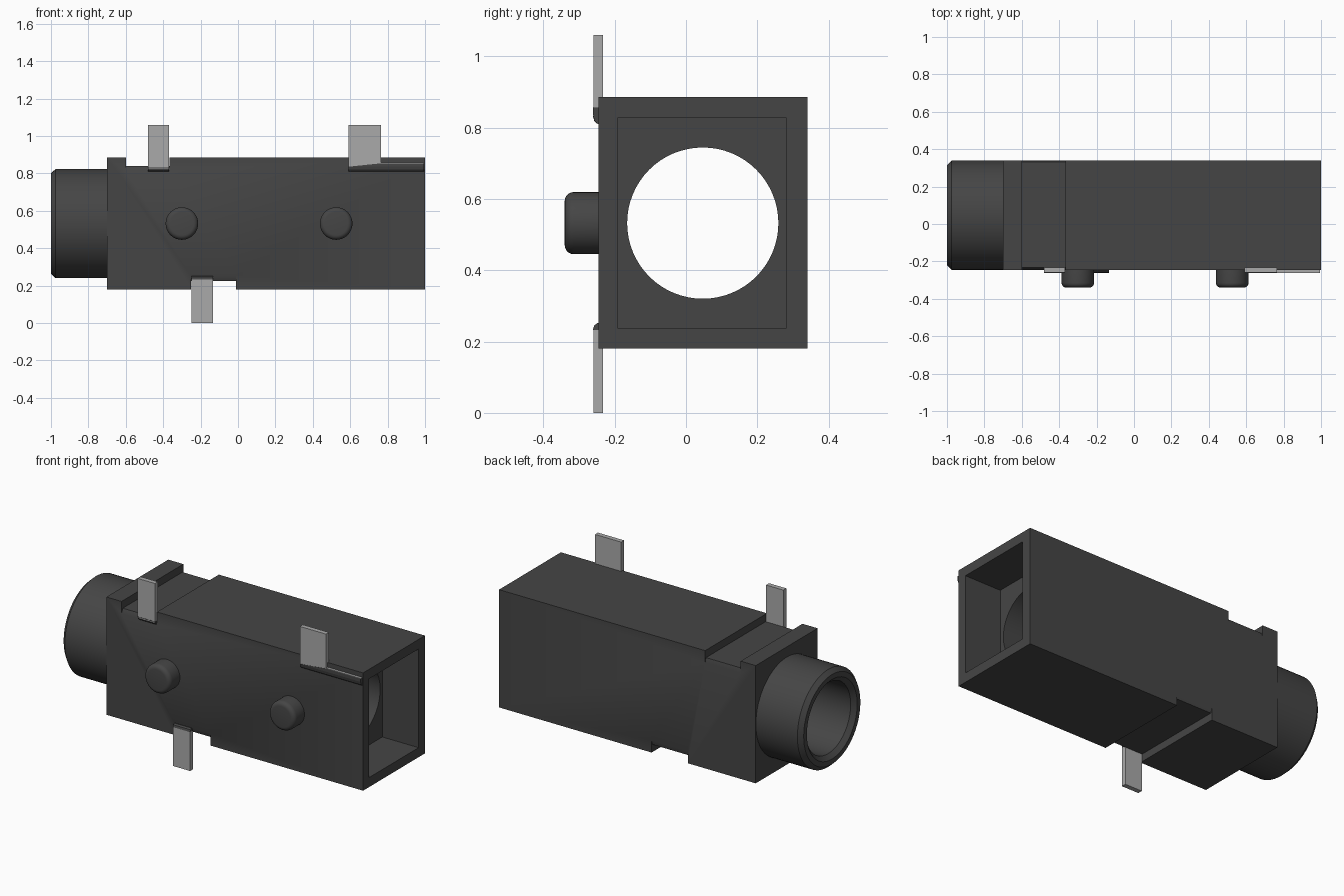
import bpy, bmesh, math
from mathutils import Vector

cube = bpy.data.objects.get("Cube")
if cube:
    bpy.data.objects.remove(cube, do_unlink=True)

AXIS_Y, AXIS_Z = 0.047, 0.532      # centre line of the bore
FRONT, BACK = -0.245, 0.34
BOTTOM, TOP = 0.18, 0.885


def material(name, value):
    m = bpy.data.materials.new(name)
    m.use_nodes = True
    colour = (value, value, value, 1)
    m.diffuse_color = colour
    bsdf = m.node_tree.nodes["Principled BSDF"]
    bsdf.inputs["Base Color"].default_value = colour
    bsdf.inputs["Roughness"].default_value = 0.6
    return m


plastic = material("dark plastic", 0.06)
metal = material("grey metal", 0.40)


def finish(name, bm, mat):
    bmesh.ops.recalc_face_normals(bm, faces=bm.faces)
    mesh = bpy.data.meshes.new(name)
    bm.to_mesh(mesh)
    bm.free()
    mesh.materials.append(mat)
    ob = bpy.data.objects.new(name, mesh)
    bpy.context.collection.objects.link(ob)
    return ob


def prism(name, points, shift, mat=plastic):
    """Extrude a flat outline of 3D points by a vector."""
    bm = bmesh.new()
    face = bm.faces.new([bm.verts.new(p) for p in points])
    geom = bmesh.ops.extrude_face_region(bm, geom=[face])["geom"]
    moved = [v for v in geom if isinstance(v, bmesh.types.BMVert)]
    bmesh.ops.translate(bm, verts=moved, vec=Vector(shift))
    return finish(name, bm, mat)


def box(name, x, y, z, mat=plastic):
    outline = [(x[0], y[0], z[0]), (x[1], y[0], z[0]),
               (x[1], y[0], z[1]), (x[0], y[0], z[1])]
    return prism(name, outline, (0, y[1] - y[0], 0), mat)


def lathe(name, profile, centre, axis, closed=False, steps=64):
    """Spin (distance along axis, radius) points around an axis."""
    bm = bmesh.new()
    axis, centre = Vector(axis), Vector(centre)
    up = Vector((0, 0, 1))
    verts = [bm.verts.new(centre + axis * a + up * r) for a, r in profile]
    pairs = list(zip(verts, verts[1:]))
    if closed:
        pairs.append((verts[-1], verts[0]))
    edges = [bm.edges.new(p) for p in pairs]
    bmesh.ops.spin(bm, geom=verts + edges, cent=centre, axis=axis,
                   angle=math.tau, steps=steps)
    bmesh.ops.remove_doubles(bm, verts=bm.verts, dist=0.0005)
    return finish(name, bm, plastic)


def smooth(ob):
    bpy.ops.object.select_all(action="DESELECT")
    ob.select_set(True)
    bpy.context.view_layer.objects.active = ob
    bpy.ops.object.shade_smooth_by_angle(angle=math.radians(30))


def cut(ob, cutter):
    cutter.hide_render = True
    mod = ob.modifiers.new("cut", "BOOLEAN")
    mod.operation, mod.solver, mod.object = "DIFFERENCE", "EXACT", cutter
    bpy.context.view_layer.objects.active = ob
    bpy.ops.object.modifier_apply(modifier=mod.name)
    bpy.data.objects.remove(cutter, do_unlink=True)


def notch(x0, x1, edge, sign):
    """Slot across the housing, deeper along its front and back edges."""
    floor, lip, out = edge - sign * 0.045, edge - sign * 0.072, edge + sign * 0.2
    outline = [(FRONT - 0.1, out), (FRONT - 0.1, lip), (FRONT, lip), (FRONT + 0.012, floor),
               (BACK - 0.008, floor), (BACK, lip), (BACK + 0.1, lip), (BACK + 0.1, out)]
    return prism("notch_cutter", [(x0, y, z) for y, z in outline], (x1 - x0, 0, 0))


# Housing with rear pocket, bore and terminal slots
housing = box("housing", (-0.70, 1.0), (FRONT, BACK), (BOTTOM, TOP))
cut(housing, box("pocket_cutter", (0.76, 1.2), (-0.19, 0.28), (0.237, 0.828)))
cut(housing, lathe("bore_cutter", [(-0.9, 0), (-0.9, 0.212), (0.9, 0.212), (0.9, 0)],
                   (0, AXIS_Y, AXIS_Z), (1, 0, 0)))
cut(housing, notch(-0.60, -0.365, TOP, 1))
cut(housing, notch(-0.25, -0.01, BOTTOM, -1))
smooth(housing)

# Hollow socket barrel with chamfered rims
barrel = lathe("barrel", [(-0.70, 0.292), (-0.975, 0.292), (-1.0, 0.268), (-1.0, 0.238),
                          (-0.975, 0.212), (-0.70, 0.212)],
               (0, AXIS_Y, AXIS_Z), (1, 0, 0), closed=True)
smooth(barrel)

# Rounded locating pegs
rim = 0.025
arc = [(0.095 - rim + rim * math.sin(a), 0.087 - rim + rim * math.cos(a))
       for a in (i * math.pi / 10 for i in range(6))]
for side, x in (("right", -0.30), ("left", 0.525)):
    peg = lathe("locating_peg_" + side, [(-0.01, 0.087)] + arc + [(0.095, 0)],
                (x, FRONT, AXIS_Z), (0, -1, 0), steps=40)
    smooth(peg)

# Flat solder terminals
PIN_Y = (-0.26, -0.232)
box("terminal_upper_right", (-0.482, -0.368), PIN_Y, (0.825, 1.06), metal)
box("terminal_upper_left", (0.592, 0.765), PIN_Y, (0.835, 1.06), metal)
box("terminal_lower", (-0.248, -0.135), PIN_Y, (0, 0.235), metal)


# Rounded bends where the terminals enter the housing
def bend(name, x0, x1, z0, z1):
    outline = [(-0.23, z0), (-0.248, z0), (-0.257, z0 + (z1 - z0) * 0.35),
               (-0.261, z1), (-0.23, z1)]
    return prism(name, [(x0, y, z) for y, z in outline], (x1 - x0, 0, 0))


bend("bend_upper_right", -0.482, -0.368, 0.81, 0.832)
bend("bend_lower", -0.248, -0.135, 0.252, 0.233)
bend("bend_upper_left", 0.592, 0.995, 0.81, 0.838)
prism("bend_wedge", [(0.592, -0.261, 0.836), (0.995, -0.261, 0.836),
                     (0.995, -0.261, 0.854), (0.765, -0.261, 0.854)], (0, 0.03, 0))
box("bend_top_strip", (0.765, 0.995), (-0.261, -0.24), (0.854, 0.857), metal)
